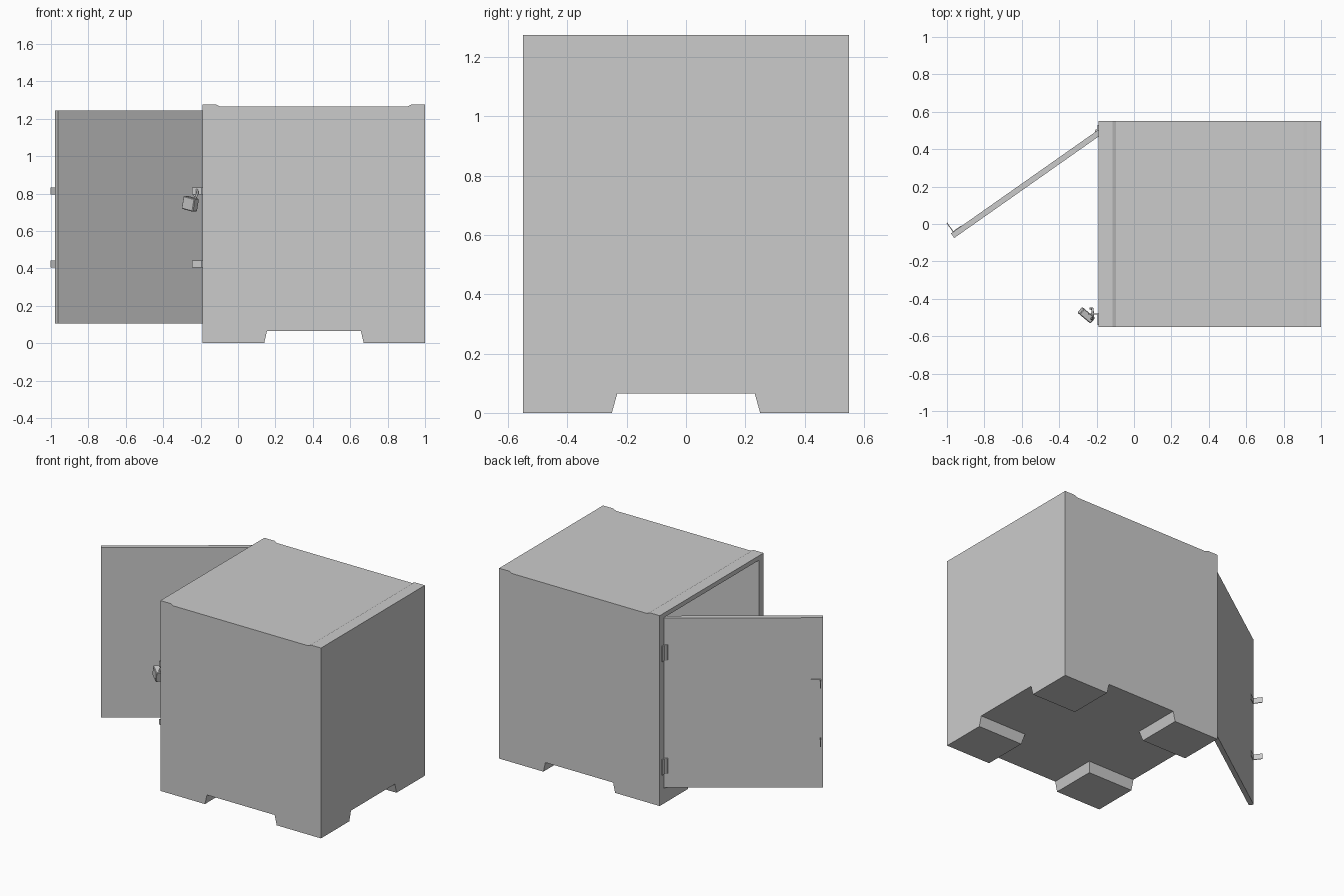
import bpy, bmesh, math
from mathutils import Matrix, Vector

if "Cube" in bpy.data.objects:
    bpy.data.objects.remove(bpy.data.objects["Cube"])


def make(name, bm, mat=None):
    if mat:
        bm.transform(mat)
    bmesh.ops.recalc_face_normals(bm, faces=bm.faces)
    me = bpy.data.meshes.new(name)
    bm.to_mesh(me)
    bm.free()
    ob = bpy.data.objects.new(name, me)
    bpy.context.collection.objects.link(ob)
    return ob


def box(name, lo, hi, mat=None):
    bm = bmesh.new()
    bmesh.ops.create_cube(bm, size=1)
    for v in bm.verts:
        v.co = [lo[i] if v.co[i] < 0 else hi[i] for i in range(3)]
    return make(name, bm, mat)


def cylinder(name, x, y, z0, z1, r):
    bm = bmesh.new()
    bmesh.ops.create_cone(bm, cap_ends=True, segments=10, radius1=r, radius2=r, depth=z1 - z0)
    return make(name, bm, Matrix.Translation((x, y, (z0 + z1) / 2)))


X0, X1, Y = -0.19, 1.0, 0.55

# Cabinet shell: side profile with raised end lips, extruded across y
profile = [(X0, .065), (X1, .065), (X1, 1.275), (.925, 1.275), (.905, 1.265),
           (-.095, 1.265), (-.115, 1.275), (X0, 1.275)]
bm = bmesh.new()
face = bm.faces.new([bm.verts.new((x, -Y, z)) for x, z in profile])
ext = bmesh.ops.extrude_face_region(bm, geom=[face])
bmesh.ops.translate(bm, vec=(0, 2 * Y, 0), verts=[v for v in ext["geom"] if isinstance(v, bmesh.types.BMVert)])
cabinet = make("cabinet", bm)

# Hollow interior, open on the door side
cutter = box("interior_cutter", (X0 - .1, -.50, .10), (X1 - .05, .505, 1.245))
cutter.hide_render = True
mod = cabinet.modifiers.new("hollow", 'BOOLEAN')
mod.operation, mod.solver, mod.object = 'DIFFERENCE', 'EXACT', cutter
bpy.context.view_layer.objects.active = cabinet
bpy.ops.object.modifier_apply(modifier="hollow")
bpy.data.objects.remove(cutter)

# Corner feet: vertical outside, sloped inside
for xo, xb, xt, nx in ((X0, .14, .155, "door_side"), (X1, .672, .657, "rear_side")):
    for s, ny in ((-1, "front"), (1, "back")):
        bm = bmesh.new()
        bmesh.ops.create_cube(bm, size=1)
        for v in bm.verts:
            top = v.co.z > 0
            x = xo if v.co.x < 0 else (xt if top else xb)
            y = Y if v.co.y < 0 else (.232 if top else .25)
            v.co = (x, s * y, .065 if top else 0)
        make(f"foot_{nx}_{ny}", bm)

# Door, swung open about its hinge edge
swing = Matrix.Translation((-.168, .501, 0)) @ Matrix.Rotation(math.radians(-54.9), 4, 'Z')
box("door", (-.015, -.98, .105), (.015, 0, 1.243), swing)

# Hasps: a thin tab and flange on the door and on the cabinet, at two heights
for z0, n in ((.405, "lower"), (.795, "upper")):
    z1 = z0 + .036
    box(f"door_hasp_{n}", (-.074, -.968, z0), (-.012, -.963, z1), swing)
    box(f"door_hasp_flange_{n}", (-.018, -.968, z0), (-.014, -.91, z1), swing)
    box(f"cabinet_hasp_{n}", (-.245, -.484, z0), (X0, -.479, z1))
    box(f"cabinet_hasp_flange_{n}", (-.194, -.54, z0), (X0 + .002, -.479, z1))

# Hinges
for z0, n in ((.20, "lower"), (.96, "upper")):
    cylinder(f"hinge_{n}", -.196, .493, z0, z0 + .103, .014)
    box(f"hinge_leaf_{n}", (-.196, .49, z0), (-.185, .53, z0 + .103))

# Padlock hanging from the upper hasp
tilt = (Matrix.Translation((-.255, -.488, .745)) @ Matrix.Rotation(math.radians(-40), 4, 'Z')
        @ Matrix.Rotation(math.radians(12), 4, 'Y'))
lock = box("padlock_body", (-.04, -.02, -.035), (.04, .02, .035), tilt)
bev = lock.modifiers.new("bevel", 'BEVEL')
bev.width, bev.segments = .004, 1

# Open shackle
cu = bpy.data.curves.new("padlock_shackle", 'CURVE')
cu.dimensions, cu.bevel_depth, cu.bevel_resolution, cu.use_fill_caps = '3D', .006, 1, True
pts = [Vector((-.232, -.508, .76)), Vector((-.220, -.505, .795))]
a, b = Vector((-.218, -.503, .80)), Vector((-.222, -.453, .80))
mid, half = (a + b) / 2, (a - b) / 2
pts += [mid + half * math.cos(t * math.pi / 6) + Vector((0, 0, .021 * math.sin(t * math.pi / 6))) for t in range(7)]
pts.append(Vector((-.235, -.452, .785)))
sp = cu.splines.new('POLY')
sp.points.add(len(pts) - 1)
for p, c in zip(sp.points, pts):
    p.co = (*c, 1)
bpy.context.collection.objects.link(bpy.data.objects.new("padlock_shackle", cu))
